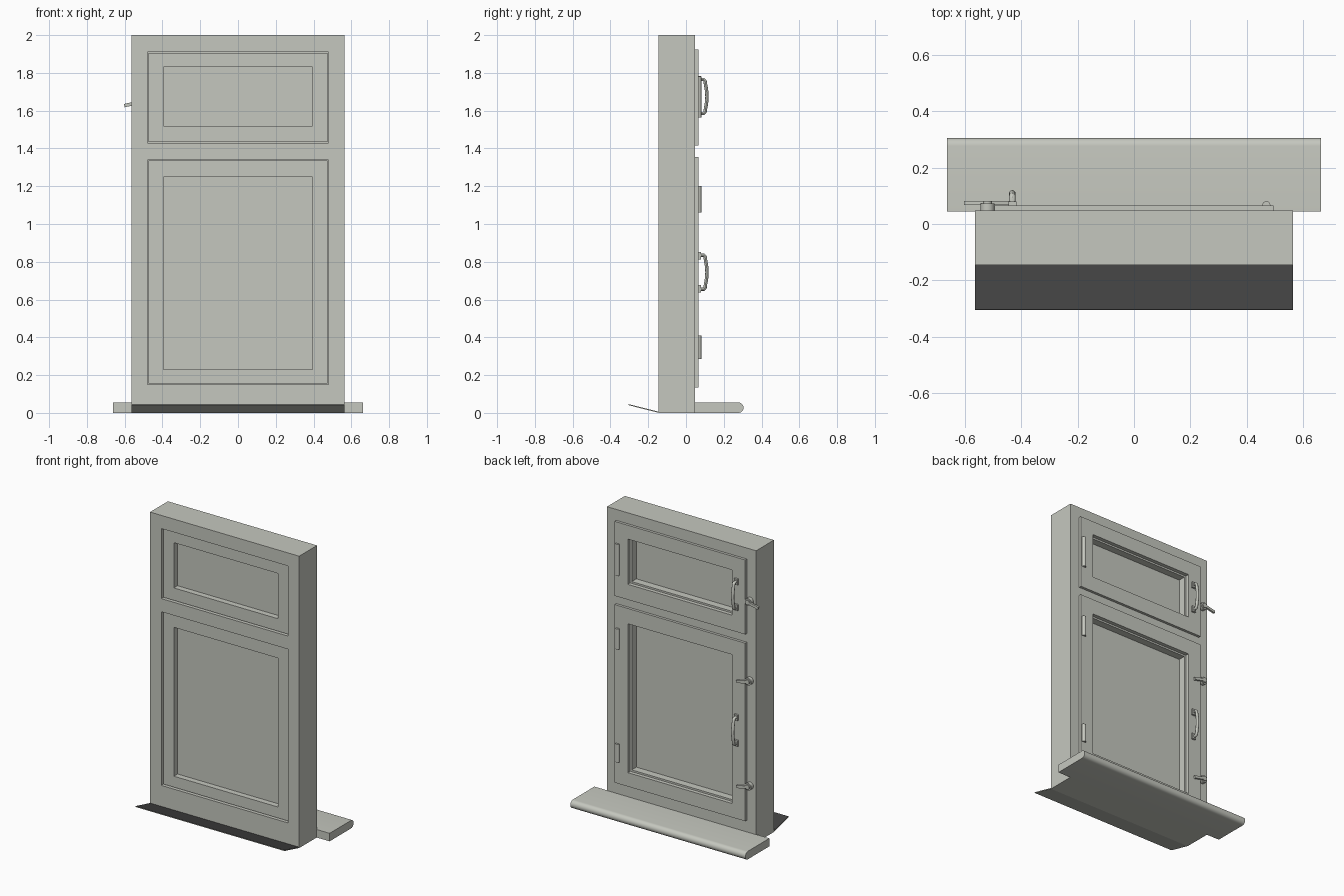
import bpy, bmesh, math
from mathutils import Matrix, Vector

if "Cube" in bpy.data.objects:
    bpy.data.objects.remove(bpy.data.objects["Cube"])


def material(name, col):
    m = bpy.data.materials.new(name)
    m.diffuse_color = (*col, 1)
    m.use_nodes = True
    m.node_tree.nodes["Principled BSDF"].inputs["Base Color"].default_value = m.diffuse_color
    return m


GREY = material("warm grey paint", (0.56, 0.575, 0.52))
DARK = material("dark flashing metal", (0.053, 0.053, 0.053))


def finish(name, bm, mat, smooth=False):
    bmesh.ops.recalc_face_normals(bm, faces=bm.faces)
    me = bpy.data.meshes.new(name)
    bm.to_mesh(me)
    bm.free()
    ob = bpy.data.objects.new(name, me)
    bpy.context.collection.objects.link(ob)
    me.materials.append(mat)
    if smooth:
        bpy.ops.object.select_all(action='DESELECT')
        ob.select_set(True)
        bpy.context.view_layer.objects.active = ob
        bpy.ops.object.shade_smooth_by_angle(angle=math.radians(35))
    return ob


def panel(name, xs, zs, holes, y0, y1, mat=GREY):
    """Board in the xz plane, cut by grid cells, thickened from y0 to y1."""
    bm = bmesh.new()
    v = [[bm.verts.new((x, y0, z)) for z in zs] for x in xs]
    for i in range(len(xs) - 1):
        for j in range(len(zs) - 1):
            if (i, j) not in holes:
                bm.faces.new((v[i][j], v[i + 1][j], v[i + 1][j + 1], v[i][j + 1]))
    r = bmesh.ops.extrude_face_region(bm, geom=bm.faces[:], use_keep_orig=True)
    top = [e for e in r["geom"] if isinstance(e, bmesh.types.BMVert)]
    bmesh.ops.translate(bm, verts=top, vec=(0, y1 - y0, 0))
    return finish(name, bm, mat)


def ring(name, x, z0, z1, ix, iz0, iz1, y0, y1):
    return panel(name, [-x, -ix, ix, x], [z0, iz0, iz1, z1], {(1, 1)}, y0, y1)


def box(name, x0, x1, y0, y1, z0, z1, mat=GREY):
    return panel(name, [x0, x1], [z0, z1], set(), y0, y1, mat)


def cylinder(name, loc, r, length, axis):
    bm = bmesh.new()
    rot = Matrix.Rotation(math.pi / 2, 4, 'X') if axis == 'Y' else Matrix()
    bmesh.ops.create_cone(bm, cap_ends=True, segments=24, radius1=r, radius2=r,
                          depth=length, matrix=Matrix.Translation(loc) @ rot)
    return finish(name, bm, GREY, True)


def extrude_x(name, profile, half, mat, smooth=False):
    bm = bmesh.new()
    f = bm.faces.new([bm.verts.new((-half, y, z)) for y, z in profile])
    r = bmesh.ops.extrude_face_region(bm, geom=[f], use_keep_orig=True)
    bmesh.ops.translate(bm, vec=(2 * half, 0, 0),
                        verts=[e for e in r["geom"] if isinstance(e, bmesh.types.BMVert)])
    return finish(name, bm, mat, smooth)


def handle(name, x, z):
    # two mounting feet and a bowed grip swept along a curve
    for s in (-1, 1):
        box(name + "_foot", x - 0.014, x + 0.014, 0.064, 0.08,
            z + s * 0.088 - 0.02, z + s * 0.088 + 0.02)
    pts = [(0.075, -0.09), (0.094, -0.09), (0.101, -0.083)]
    pts += [(0.101 + 0.01 * math.cos(t / 6 * math.pi / 2), 0.075 * t / 6) for t in range(-5, 6)]
    pts += [(0.101, 0.083), (0.094, 0.09), (0.075, 0.09)]
    bm = bmesh.new()
    prev, n = None, 12
    for i, (y, dz) in enumerate(pts):
        a, b = pts[max(i - 1, 0)], pts[min(i + 1, len(pts) - 1)]
        t = Vector((0, b[0] - a[0], b[1] - a[1])).normalized()
        side = Vector((1, 0, 0))
        up = t.cross(side)
        loop = []
        for k in range(n):
            ang = 2 * math.pi * k / n
            loop.append(bm.verts.new(Vector((x, y, z + dz))
                        + side * 0.011 * math.cos(ang) + up * 0.009 * math.sin(ang)))
        if prev:
            for k in range(n):
                bm.faces.new((prev[k], prev[(k + 1) % n], loop[(k + 1) % n], loop[k]))
        else:
            bm.faces.new(loop)
        prev = loop
    bm.faces.new(prev)
    finish(name + "_grip", bm, GREY, True)


def latch(name, z, direction):
    # round pivot with a slightly drooping turn lever
    x = -0.52
    cylinder(name + "_pivot", (x, 0.06, z), 0.025, 0.024, 'Y')
    cylinder(name + "_boss", (x, 0.074, z), 0.016, 0.014, 'Y')
    lever = box(name + "_lever", -0.008, 0.084, 0.068, 0.081, -0.009, 0.009)
    turn = Matrix.Rotation(0.22 if direction > 0 else math.pi - 0.22, 4, 'Y')
    lever.data.transform(Matrix.Translation((x, 0, z)) @ turn)


# outer frame with transom and two openings
panel("window_frame", [-0.565, -0.48, 0.48, 0.565], [0, 0.15, 1.34, 1.43, 1.91, 2.0],
      {(1, 1), (1, 3)}, -0.145, 0.048)

# sashes: body, overlapping inner lip, glazing bead and pane
for name, z0, z1, g0, g1 in (("lower", 0.15, 1.34, 0.23, 1.25),
                             ("upper", 1.43, 1.91, 1.52, 1.83)):
    ring(name + "_sash", 0.475, z0 + 0.005, z1 - 0.005, 0.395, g0, g1, -0.13, 0.049)
    ring(name + "_sash_lip", 0.495, z0 - 0.015, z1 + 0.015, 0.395, g0, g1, 0.048, 0.066)
    ring(name + "_gap_seal", 0.482, z0 - 0.002, z1 + 0.002, 0.46, z0 + 0.02, z1 - 0.02, -0.08, 0.03)
    ring(name + "_glazing_bead", 0.397, g0 - 0.002, g1 + 0.002,
         0.383, g0 + 0.012, g1 - 0.012, -0.02, 0.04)
    box(name + "_pane", -0.397, 0.397, -0.09, -0.01, g0 - 0.002, g1 + 0.002)

# hinges on the inner face
for z0, z1 in ((0.285, 0.41), (1.06, 1.20), (1.565, 1.78)):
    cylinder("hinge", (0.47, 0.067, (z0 + z1) / 2), 0.014, z1 - z0, 'Z')

# handles and latches
handle("lower_handle", -0.432, 0.745)
handle("upper_handle", -0.432, 1.675)
latch("upper_latch", 1.645, -1)
latch("middle_latch", 1.10, 1)
latch("bottom_latch", 0.38, 1)

# inner sill board with rounded nose
nose = [(0.277 + 0.028 * math.cos(a), 0.0275 + 0.0275 * math.sin(a))
        for a in [math.pi * (k / 12 - 0.5) for k in range(13)]]
extrude_x("inner_sill", [(0.045, 0.055), (0.045, 0.0)] + nose, 0.663, GREY, True)

# outer flashing: thin sheet, dark on its upper side, grey below
sheet = extrude_x("outer_flashing", [(-0.143, 0.0), (-0.143, 0.006), (-0.304, 0.046),
                                     (-0.305, 0.041)], 0.565, GREY)
sheet.data.materials.append(DARK)
for p in sheet.data.polygons:
    p.material_index = 1 if p.normal.z > 0.5 else 0
